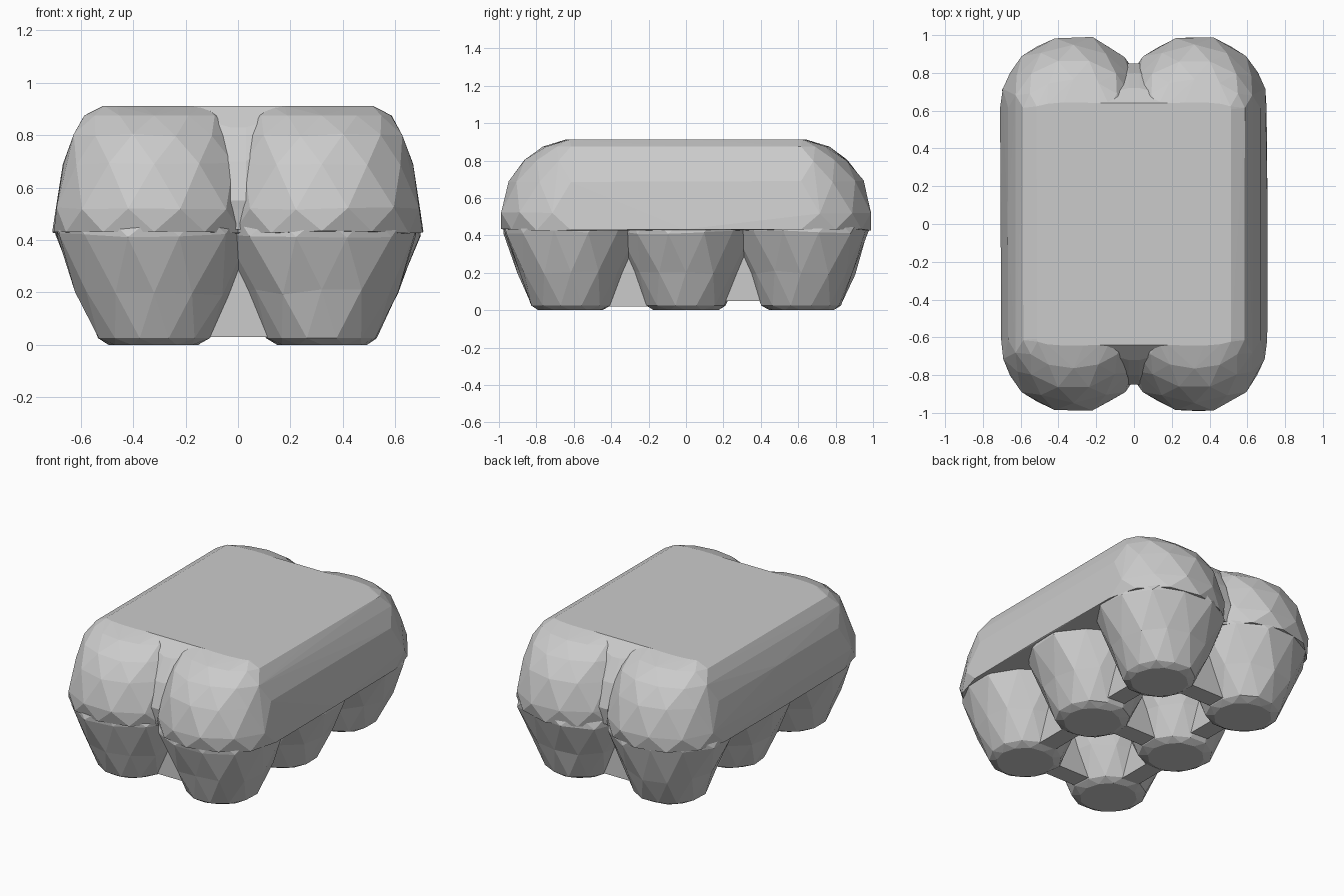
import bpy, bmesh, math, random
from mathutils import Vector

if "Cube" in bpy.data.objects:
    bpy.data.objects.remove(bpy.data.objects["Cube"])

random.seed(4)
CX, CY, SIDES = 0.32, 0.615, 12

# profiles: (z, radius in x, radius in y)
LOWER = [(0.0, 0.17, 0.17), (0.025, 0.215, 0.215), (0.2, 0.295, 0.285),
         (0.42, 0.38, 0.365), (0.5, 0.37, 0.36)]
UPPER = [(0.43, 0.385, 0.37), (0.52, 0.385, 0.385), (0.69, 0.345, 0.335),
         (0.80, 0.315, 0.255), (0.875, 0.265, 0.15), (0.912, 0.20, 0.03)]


def ring(cx, cy, z, rx, ry, turn, jitter):
    pts = []
    for i in range(SIDES):
        a = 2 * math.pi * (i + turn) / SIDES
        k = 1 + random.uniform(-jitter, jitter)
        dz = random.uniform(-jitter, jitter) * 0.4 if 0.1 < z < 0.85 else 0
        pts.append(Vector((cx + rx * k * math.cos(a), cy + ry * k * math.sin(a), z + dz)))
    return pts


def stack(cx, cy, profile, jitter=0.02):
    return [ring(cx, cy, z, rx, ry, 0.5 * (i % 2), jitter)
            for i, (z, rx, ry) in enumerate(profile)]


def finish(name, bm):
    bmesh.ops.recalc_face_normals(bm, faces=bm.faces)
    me = bpy.data.meshes.new(name)
    bm.to_mesh(me)
    bm.free()
    ob = bpy.data.objects.new(name, me)
    bpy.context.collection.objects.link(ob)
    return ob


def hull(name, points):
    bm = bmesh.new()
    for p in points:
        bm.verts.new(p)
    res = bmesh.ops.convex_hull(bm, input=bm.verts[:])
    junk = {v for v in res["geom_interior"] + res["geom_unused"]
            if isinstance(v, bmesh.types.BMVert)}
    bmesh.ops.delete(bm, geom=list(junk), context='VERTS')
    return finish(name, bm)


# six rounded feet in a 2 x 3 grid, triangulated between staggered rings
for sx in (-1, 1):
    for sy in (-1, 0, 1):
        bm = bmesh.new()
        rows = [[bm.verts.new(p) for p in r] for r in stack(sx * CX, sy * CY, LOWER, 0.03)]
        for j in range(len(rows) - 1):
            a, b = rows[j], rows[j + 1]
            for i in range(SIDES):
                n = (i + 1) % SIDES
                if j % 2 == 0:
                    bm.faces.new((a[i], a[n], b[i]))
                    bm.faces.new((a[n], b[n], b[i]))
                else:
                    bm.faces.new((a[i], a[n], b[n]))
                    bm.faces.new((a[i], b[n], b[i]))
        bm.faces.new(rows[0][::-1])
        bm.faces.new(rows[-1])
        finish("foot", bm)

# two long rounded upper bolsters with flat tops
for sx in (-1, 1):
    pts = []
    for sy in (-1, 0, 1):
        for r in stack(sx * CX, sy * CY, UPPER, 0.012):
            pts += r
    hull("upper_bolster", pts)

# filler between the bolsters, leaving a valley at each end
pts = []
for sy in (-1, 1):
    for z, y in ((0.44, 0.83), (0.55, 0.85), (0.7, 0.80), (0.83, 0.72), (0.912, 0.63)):
        for x in (-0.03, 0.03):
            pts.append(Vector((x, sy * y, z)))
    for x in (-CX, CX):
        pts += [Vector((x, sy * 0.64, 0.912)), Vector((x, sy * 0.6, 0.46))]
hull("centre_filler", pts)


# thin webs stretched between neighbouring feet
def web(cx, cy, hx, hy, low):
    pts = [Vector((cx + i * hx, cy + j * hy, z))
           for i in (-1, 1) for j in (-1, 1) for z in (low, 0.5)]
    hull("web", pts)


for sy in (-1, 0, 1):
    web(0, sy * CY, 0.2, 0.06, 0.03)
for sx in (-1, 1):
    web(sx * CX, -CY / 2, 0.06, 0.2, 0.02)
    web(sx * CX, CY / 2, 0.06, 0.2, 0.05)
